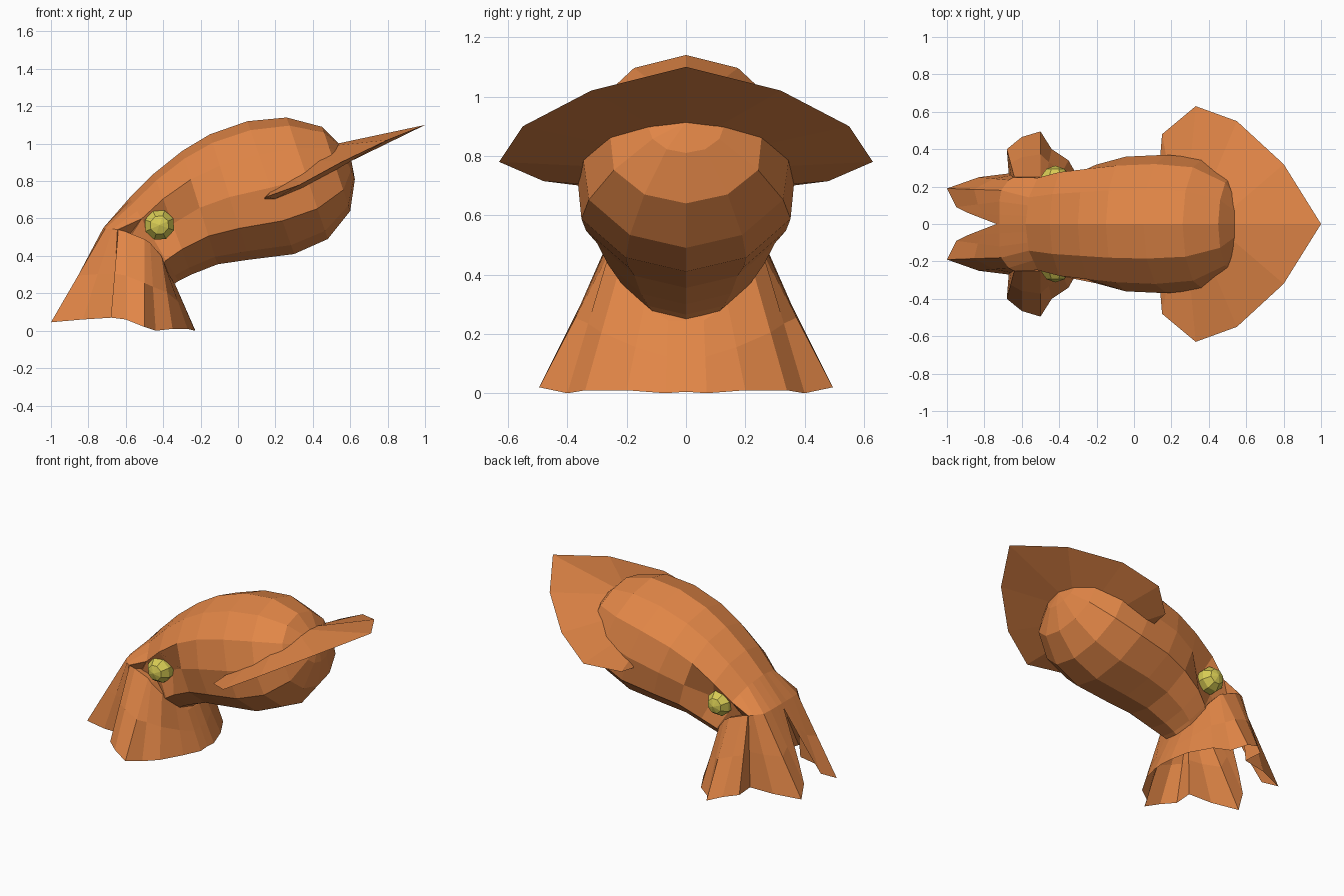
import bpy, bmesh, math
from mathutils import Vector

cube = bpy.data.objects.get("Cube")
if cube:
    bpy.data.objects.remove(cube, do_unlink=True)


def material(name, colour):
    m = bpy.data.materials.new(name)
    m.use_nodes = True
    m.diffuse_color = (*colour, 1)
    m.node_tree.nodes["Principled BSDF"].inputs["Base Color"].default_value = (*colour, 1)
    return m


ORANGE = material("orange_skin", (0.76, 0.24, 0.063))
YELLOW = material("yellow_eye", (0.68, 0.60, 0.088))


def finish(name, bm, mat):
    bmesh.ops.remove_doubles(bm, verts=bm.verts, dist=0.0005)
    bmesh.ops.recalc_face_normals(bm, faces=bm.faces)
    mesh = bpy.data.meshes.new(name)
    bm.to_mesh(mesh)
    bm.free()
    mesh.materials.append(mat)
    ob = bpy.data.objects.new(name, mesh)
    bpy.context.collection.objects.link(ob)
    return ob


def bridge(bm, a, b, closed=False):
    """Join two rows of vertices with quads."""
    n = len(a)
    for i in range(n if closed else n - 1):
        j = (i + 1) % n
        bm.faces.new((a[i], a[j], b[j], b[i]))


def mirror_y(ob):
    mod = ob.modifiers.new("mirror", "MIRROR")
    mod.use_axis = (False, True, False)
    mod.merge_threshold = 0.002


# Mantle and head: tilted rings
# (top x, top z, bottom x, bottom z, half width, side pinch, belly fullness)
SIDES = 12
RINGS = [
    (0.54, 1.00, 0.625, 0.81, 0.13, 1, 1),
    (0.45, 1.09, 0.60, 0.64, 0.255, 1, 1.1),
    (0.26, 1.14, 0.48, 0.49, 0.35, 1, 1.08),
    (0.05, 1.12, 0.30, 0.41, 0.37, 1, 1.1),
    (-0.15, 1.05, 0.06, 0.38, 0.36, 1, 1.08),
    (-0.30, 0.96, -0.11, 0.355, 0.34, 0.93, 1.02),
    (-0.45, 0.84, -0.25, 0.30, 0.32, 0.62, 0.95),
    (-0.58, 0.71, -0.32, 0.265, 0.285, 0.68, 0.9),
    (-0.69, 0.53, -0.36, 0.235, 0.22, 0.95, 0.85),
]


def ring_points(tx, tz, bx, bz, width, pinch, belly):
    top, bottom = Vector((tx, 0, tz)), Vector((bx, 0, bz))
    points = []
    for i in range(SIDES):
        t = 2 * math.pi * i / SIDES
        p = (top + bottom) / 2 + (top - bottom) / 2 * math.cos(t)
        p.y = width * math.sin(t)
        if i in (3, 9):
            p.y *= pinch
        elif 3 < i < 9:
            p.y *= belly
        points.append(p)
    return points


bm = bmesh.new()
rows = [[bm.verts.new(p) for p in ring_points(*ring)] for ring in RINGS]
for a, b in zip(rows, rows[1:]):
    bridge(bm, a, b, True)
pole = bm.verts.new((0.605, 0, 0.915))
for i in range(SIDES):
    bm.faces.new((pole, rows[0][i], rows[0][(i + 1) % SIDES]))
bm.faces.new(rows[-1])
finish("mantle_body", bm, ORANGE)

# Arm skirt: half outline of shoulder and hem, from front notch to rear
SKIRT = [
    ((-0.72, 0, 0.55), (-0.735, 0, 0.52)),
    ((-0.72, 0.05, 0.55), (-0.89, 0.06, 0.22)),
    ((-0.72, 0.12, 0.55), (-0.95, 0.09, 0.10)),
    ((-0.71, 0.18, 0.545), (-1.0, 0.19, 0.045)),
    ((-0.67, 0.235, 0.545), (-0.83, 0.25, 0.06)),
    ((-0.645, 0.25, 0.54), (-0.67, 0.27, 0.07)),
    ((-0.64, 0.25, 0.54), (-0.68, 0.40, 0.07)),
    ((-0.60, 0.25, 0.53), (-0.60, 0.465, 0.06)),
    ((-0.50, 0.25, 0.49), (-0.50, 0.495, 0.02)),
    ((-0.47, 0.26, 0.47), (-0.44, 0.40, 0.0)),
    ((-0.41, 0.23, 0.40), (-0.35, 0.34, 0.01)),
    ((-0.37, 0.14, 0.30), (-0.27, 0.20, 0.01)),
    ((-0.335, 0.06, 0.245), (-0.23, 0.07, 0.0)),
    ((-0.335, 0, 0.245), (-0.23, 0, 0.005)),
]
# Front arms start flush on the head ring, at these steps along its sides
STEPS = [0, 0.3, 0.7, 1, 1.5, 2, 2]
HEAD = ring_points(*RINGS[-2])
CORE = Vector((-0.48, 0, 0.45))


def crown(index, shoulder):
    if index < len(STEPS):
        k = int(STEPS[index])
        return HEAD[k].lerp(HEAD[k + 1], STEPS[index] - k)
    q = Vector(shoulder).lerp(CORE, 0.3)
    return Vector((q.x, shoulder[1] * 0.7, q.z))


bm = bmesh.new()
sheet = [
    [bm.verts.new(crown(i, a)) for i, (a, b) in enumerate(SKIRT)],
    [bm.verts.new(a) for a, b in SKIRT],
    [bm.verts.new((Vector(a) + Vector(b)) / 2) for a, b in SKIRT],
    [bm.verts.new(b) for a, b in SKIRT],
]
for a, b in zip(sheet, sheet[1:]):
    bridge(bm, a, b)
mirror_y(finish("arm_skirt", bm, ORANGE))

# Tail fin: upper and lower sheets sharing one rim
RIM = [(0.14, 0.36, 0.70), (0.15, 0.48, 0.715), (0.33, 0.63, 0.78),
       (0.55, 0.55, 0.90), (0.80, 0.32, 1.02), (1.0, 0, 1.10)]
UPPER = [(0.14, 0.31, 0.71), (0.18, 0.32, 0.75), (0.30, 0.31, 0.82),
         (0.42, 0.24, 0.91), (0.52, 0.08, 0.99), (0.53, 0, 1.0)]
LOWER = [(0.14, 0.33, 0.70), (0.20, 0.36, 0.705), (0.35, 0.32, 0.765),
         (0.48, 0.25, 0.835), (0.59, 0.11, 0.90), (0.60, 0, 0.91)]
bm = bmesh.new()
rim = [bm.verts.new(p) for p in RIM]
for root in (UPPER, LOWER):
    bridge(bm, [bm.verts.new(p) for p in root], rim)
mirror_y(finish("tail_fin", bm, ORANGE))

# Eyes
for side, label in ((1, "left"), (-1, "right")):
    bm = bmesh.new()
    bmesh.ops.create_uvsphere(bm, u_segments=8, v_segments=5, radius=0.087)
    eye = finish(label + "_eye", bm, YELLOW)
    eye.location = (-0.42, side * 0.225, 0.565)
    eye.rotation_euler = (math.radians(90), math.radians(20), 0)
